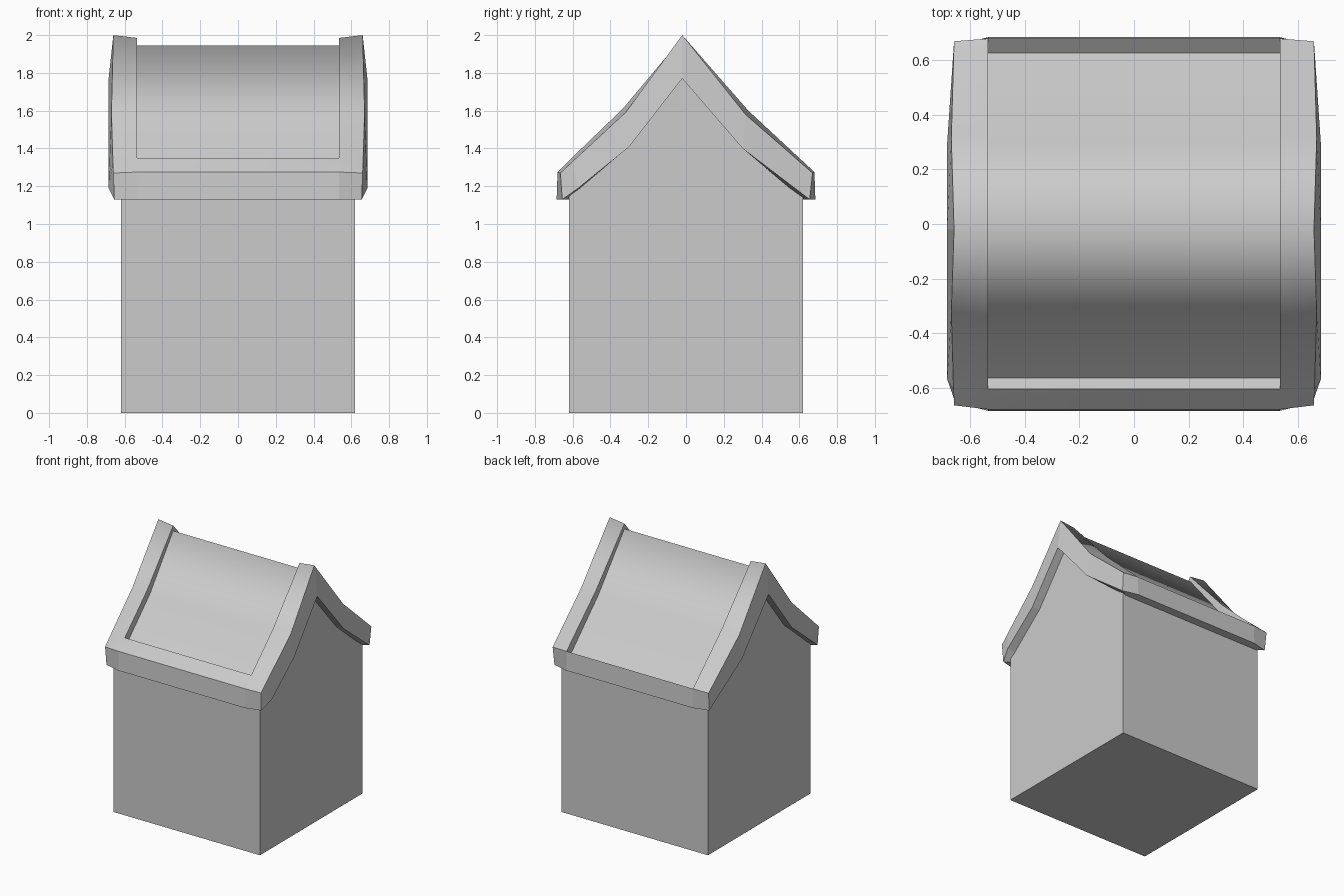
import bpy, bmesh

if "Cube" in bpy.data.objects:
    bpy.data.objects.remove(bpy.data.objects["Cube"])


def finish(bm, name):
    bmesh.ops.remove_doubles(bm, verts=bm.verts[:], dist=1e-5)
    bmesh.ops.recalc_face_normals(bm, faces=bm.faces[:])
    mesh = bpy.data.meshes.new(name)
    bm.to_mesh(mesh)
    bm.free()
    obj = bpy.data.objects.new(name, mesh)
    bpy.context.collection.objects.link(obj)
    return obj


# House body: gabled wall profile extruded along x, its top hidden in the roof
bm = bmesh.new()
profile = [(-.62, 0), (.62, 0), (.62, 1.16), (.30, 1.44),
           (-.02, 1.81), (-.30, 1.45), (-.62, 1.16)]
face = bm.faces.new([bm.verts.new((-.62, y, z)) for y, z in profile])
ext = bmesh.ops.extrude_face_region(bm, geom=[face])
bmesh.ops.translate(bm, vec=(1.24, 0, 0),
                    verts=[v for v in ext["geom"] if isinstance(v, bmesh.types.BMVert)])
finish(bm, "house_body")

# Roof: rails lofted front to back as (y, z) rows, with a recessed panel on top
XS = [.66, .662, .67, .66, .67, .66]
TOP = [(-.665, 1.27), (-.605, 1.326), (-.32, 1.59), (-.02, 2.0), (.315, 1.58), (.67, 1.27)]
RAIL = [(-.68, 1.275), (-.605, 1.35), (-.335, 1.61), (-.02, 1.985), (.33, 1.6), (.68, 1.275)]
FLOOR = [(-.565, 1.31), (-.30, 1.57), (-.02, 1.945), (.295, 1.56), (.628, 1.235)]
XB = [.655, .685, .685, .685, .685, .655]
BOTTOM = [(-.655, 1.13), (-.57, 1.19), (-.30, 1.41), (-.02, 1.77), (.30, 1.40), (.655, 1.13)]
INNER = [(-.62, 1.13), (-.57, 1.18), (-.30, 1.41), (-.02, 1.77), (.30, 1.40), (.62, 1.13)]

bm = bmesh.new()
for s in (1, -1):
    def row(points, xs):
        if not isinstance(xs, list):
            xs = [xs] * len(points)
        return [bm.verts.new((s * x, y, z)) for x, (y, z) in zip(xs, points)]

    def quad(*verts, smooth=False):
        f = bm.faces.new(verts)
        f.smooth = smooth

    def strip(a, b, smooth=False):
        for i in range(len(a) - 1):
            quad(a[i], a[i + 1], b[i + 1], b[i], smooth=smooth)

    top, rail, mid = row(TOP, XS), row(RAIL, .535), row([RAIL[0], RAIL[1], RAIL[5]], 0)
    floor, floor_mid = row(FLOOR, .535), row(FLOOR, 0)
    bottom, inner, inner_mid = row(BOTTOM, XB), row(INNER, .6), row(INNER, 0)
    # Gable boards, raised rails, panel floor and underside
    strip(bottom, top)
    strip(top, rail, True)
    strip(rail[1:], floor)
    strip(floor, floor_mid, True)
    strip(bottom, inner)
    strip(inner, inner_mid)
    # Front lip and the two end walls of the recess
    quad(rail[0], rail[1], mid[1], mid[0], smooth=True)
    quad(rail[1], floor[0], floor_mid[0], mid[1])
    quad(rail[5], floor[4], floor_mid[4], mid[2])
    # Eave fascias and flat soffits
    for i, y, m in ((0, -.685, mid[0]), (5, .685, mid[2])):
        edge, edge_mid = row([(y, 1.13)], .535)[0], row([(y, 1.13)], 0)[0]
        quad(bottom[i], top[i], rail[i], edge)
        quad(edge, rail[i], m, edge_mid)
        quad(bottom[i], edge, inner[i])
        quad(edge, edge_mid, inner_mid[i], inner[i])
finish(bm, "roof")
